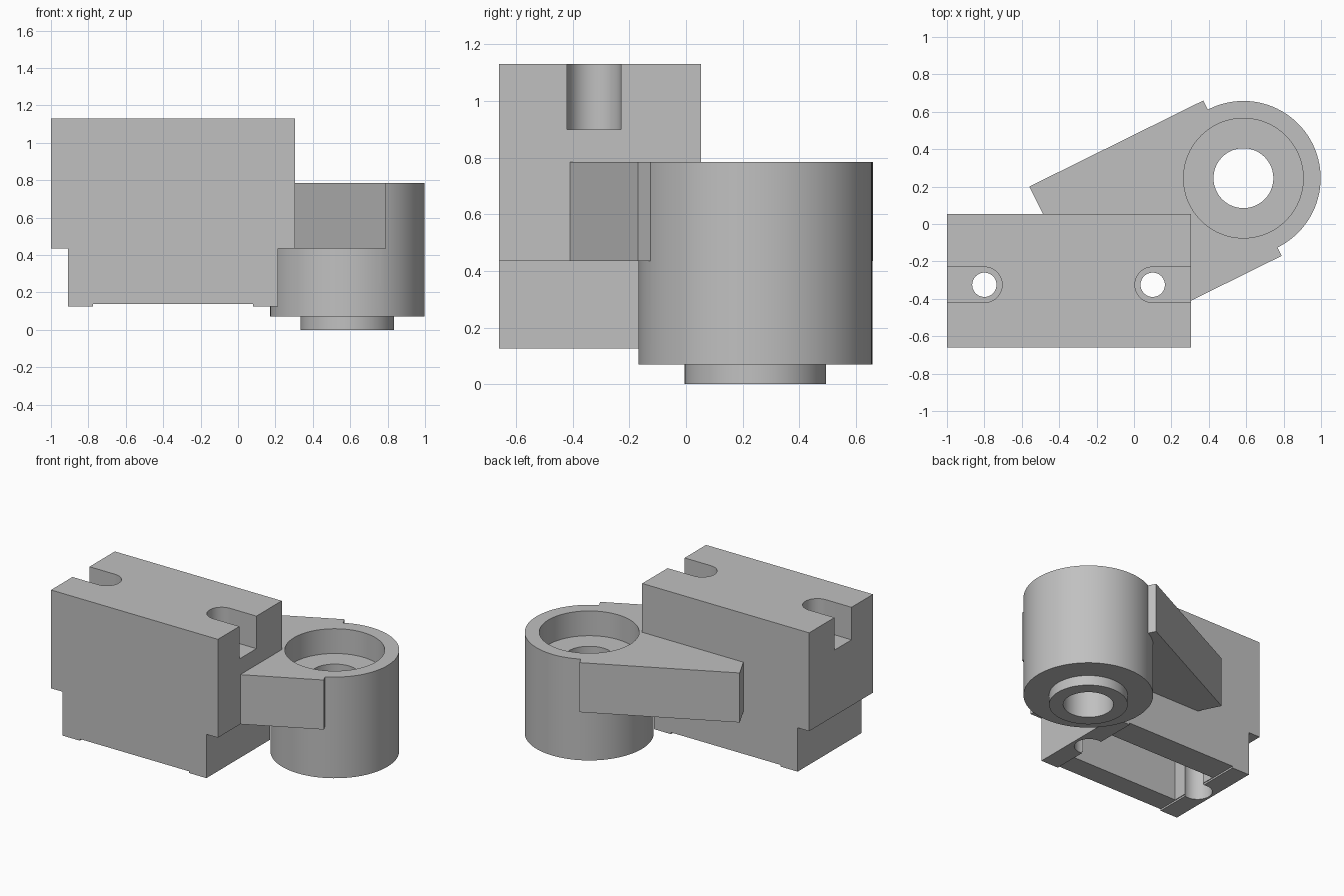
import bpy, bmesh, math

if "Cube" in bpy.data.objects:
    bpy.data.objects.remove(bpy.data.objects["Cube"])

grey = bpy.data.materials.new("cast_grey")
grey.diffuse_color = (0.53, 0.53, 0.53, 1)
grey.use_nodes = True
grey.node_tree.nodes["Principled BSDF"].inputs["Base Color"].default_value = grey.diffuse_color


def prism(name, points, low, high, axis="Z"):
    """Extrude a closed outline along z, or an x-z outline along y."""
    bm = bmesh.new()
    if axis == "Z":
        verts = [bm.verts.new((a, b, low)) for a, b in points]
        step = (0, 0, high - low)
    else:
        verts = [bm.verts.new((a, low, b)) for a, b in points]
        step = (0, high - low, 0)
    face = bm.faces.new(verts)
    out = bmesh.ops.extrude_face_region(bm, geom=[face])
    moved = [v for v in out["geom"] if isinstance(v, bmesh.types.BMVert)]
    bmesh.ops.translate(bm, verts=moved, vec=step)
    bmesh.ops.recalc_face_normals(bm, faces=bm.faces)
    mesh = bpy.data.meshes.new(name)
    bm.to_mesh(mesh)
    bm.free()
    obj = bpy.data.objects.new(name, mesh)
    bpy.context.collection.objects.link(obj)
    mesh.materials.append(grey)
    return obj


def arc(x, y, r, start=0, end=360, n=96):
    count = n if end - start == 360 else n + 1
    angles = [math.radians(start + (end - start) * i / n) for i in range(count)]
    return [(x + r * math.cos(a), y + r * math.sin(a)) for a in angles]


def rect(x0, x1, y0, y1):
    return [(x0, y0), (x1, y0), (x1, y1), (x0, y1)]


def combine(body, part, operation):
    mod = body.modifiers.new(operation.lower(), "BOOLEAN")
    mod.operation, mod.object, mod.solver = operation, part, "EXACT"
    bpy.context.view_layer.objects.active = body
    bpy.ops.object.modifier_apply(modifier=mod.name)
    bpy.data.objects.remove(part)


# Stepped clamp block with small feet at both ends
half = [(-1, 1.13), (-1, 0.435), (-0.91, 0.435), (-0.91, 0.125),
        (-0.775, 0.125), (-0.775, 0.137)]
mid = -0.3475
outline = half + [(2 * mid - x, z) for x, z in reversed(half)]
body = prism("clamp_bracket", outline, -0.66, 0.053, "Y")

# Angled arm, pivot barrel and lower collar
cx, cy = 0.585, 0.245
arm = prism("arm", [(-0.56, 0.20), (-0.14, -0.63), (0.79, -0.17), (0.37, 0.66)],
            0.435, 0.785)
barrel = prism("barrel", arc(cx, cy, 0.413), 0.07, 0.785)
collar = prism("collar", arc(cx, cy, 0.25), 0, 0.2)
for part in (arm, barrel, collar):
    combine(body, part, "UNION")

# Barrel counterbore and through bore
cutters = [prism("counterbore", arc(cx, cy, 0.32), 0.61, 1.0),
           prism("bore", arc(cx, cy, 0.16), -0.1, 0.8)]

# Cavity under the block
cutters.append(prism("cavity", rect(-0.77, 0.075, -0.51, -0.14), 0.0, 0.42))

# Open bolt slots, bolt holes and lower bolt recesses
for x, outer, side in ((-0.80, -1.2, -1), (0.10, 0.5, 1)):
    start = -90 if side < 0 else 90
    slot = arc(x, -0.325, 0.095, start, start + 180, 32)
    slot += [(outer, slot[-1][1]), (outer, slot[0][1])]
    cutters += [prism("slot", slot, 0.9, 1.3),
                prism("bolt_hole", arc(x, -0.325, 0.065, n=48), 0.0, 1.2),
                prism("bolt_recess", arc(x, -0.325, 0.095, n=48), 0.0, 0.42)]
for cutter in cutters:
    combine(body, cutter, "DIFFERENCE")

# Smooth round walls, keep machined edges crisp
bpy.ops.object.select_all(action="DESELECT")
body.select_set(True)
bpy.context.view_layer.objects.active = body
bpy.ops.object.shade_smooth_by_angle(angle=math.radians(30))
